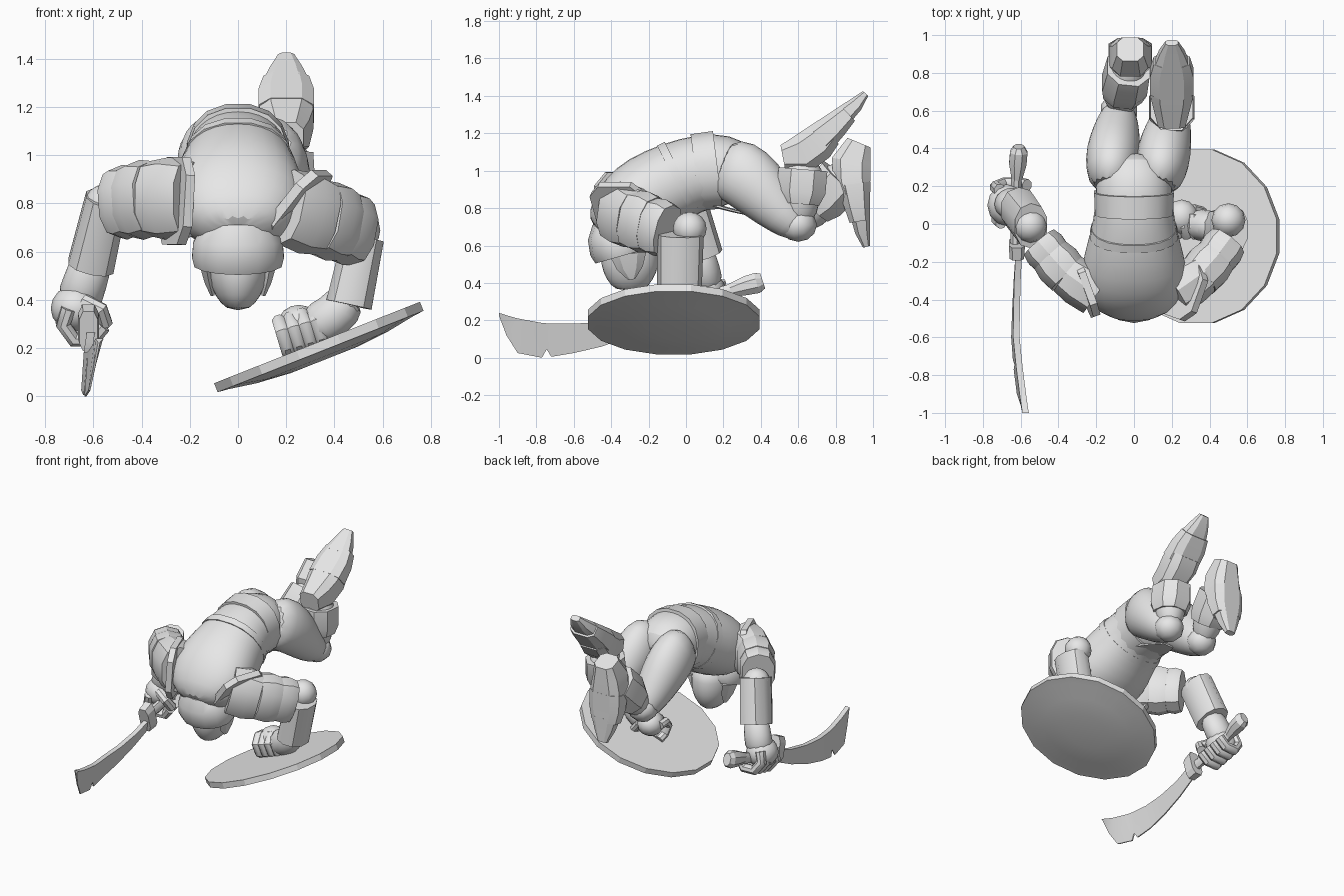
import bpy, bmesh, math
from mathutils import Vector

if "Cube" in bpy.data.objects:
    bpy.data.objects.remove(bpy.data.objects["Cube"])

grey = bpy.data.materials.new("plain_grey")
grey.use_nodes = True
grey.diffuse_color = (0.8, 0.8, 0.8, 1)
grey.node_tree.nodes["Principled BSDF"].inputs["Base Color"].default_value = (0.8, 0.8, 0.8, 1)


def finish(name, bm, angle=40, soft=0):
    bmesh.ops.recalc_face_normals(bm, faces=bm.faces)
    mesh = bpy.data.meshes.new(name)
    bm.to_mesh(mesh)
    bm.free()
    mesh.materials.append(grey)
    ob = bpy.data.objects.new(name, mesh)
    bpy.context.collection.objects.link(ob)
    if soft:
        ob.modifiers.new("soft", "SUBSURF").levels = soft
        ob.modifiers["soft"].render_levels = soft
    bpy.ops.object.select_all(action="DESELECT")
    ob.select_set(True)
    bpy.context.view_layer.objects.active = ob
    bpy.ops.object.shade_smooth_by_angle(angle=math.radians(angle))
    return ob


def tube(name, rings, side=None, n=14, power=1.0, soft=0, angle=40):
    """Loft oval rings (x, y, z, half width along side, half depth)."""
    bm = bmesh.new()
    pts = [Vector(r[:3]) for r in rings]
    loops = []
    for i, r in enumerate(rings):
        d = (pts[min(i + 1, len(pts) - 1)] - pts[max(i - 1, 0)]).normalized()
        s = Vector(side) if side else Vector((0, 0, 1)).cross(d)
        s = (s - d * s.dot(d)).normalized()
        t = d.cross(s)
        loop = []
        for k in range(n):
            a = 2 * math.pi * (k + 0.5) / n
            c, e = math.cos(a), math.sin(a)
            c = math.copysign(abs(c) ** power, c)
            e = math.copysign(abs(e) ** power, e)
            loop.append(bm.verts.new(pts[i] + s * c * r[3] + t * e * r[4]))
        loops.append(loop)
    for p, q in zip(loops, loops[1:]):
        for k in range(n):
            bm.faces.new((p[k], p[(k + 1) % n], q[(k + 1) % n], q[k]))
    bm.faces.new(loops[0])
    bm.faces.new(loops[-1])
    return finish(name, bm, angle, soft)


def ball(name, centre, radii, u=16, v=10):
    bm = bmesh.new()
    bmesh.ops.create_uvsphere(bm, u_segments=u, v_segments=v, radius=1)
    bmesh.ops.scale(bm, vec=radii, verts=bm.verts)
    bmesh.ops.translate(bm, vec=centre, verts=bm.verts)
    return finish(name, bm)


X = (1, 0, 0)

# Torso, arched forward from hips to neck
tube("torso", [(0, -.48, .68, .1, .07), (0, -.43, .72, .23, .14), (0, -.32, .79, .29, .21),
               (0, -.2, .87, .28, .23), (0, -.05, .95, .235, .215), (0, .1, 1.0, .205, .205),
               (0, .22, 1.0, .21, .2), (0, .3, .98, .18, .16), (0, .35, .95, .08, .08)],
     X, 16, .92, soft=1)
tube("waist_band", [(0, .05, .99, .21, .21), (0, .17, 1.005, .215, .212)], X, 16, .88)
tube("rib_band", [(0, -.06, .945, .238, .215), (0, -.02, .965, .228, .215)], X, 16, .9)
tube("waist_cloth", [(0, .13, .82, .12, .012), (0, .24, .79, .1, .01), (0, .36, .76, .05, .006)], X, 6)

# Head and hood
tube("head", [(0, -.3, .68, .12, .14), (0, -.3, .58, .135, .16), (0, -.3, .49, .13, .16),
              (0, -.3, .42, .1, .13), (0, -.3, .355, .05, .08)], X, 14, soft=1)
tube("hood", [(0, -.36, .74, .09, .09), (0, -.36, .71, .15, .14), (0, -.36, .64, .19, .165),
              (0, -.35, .58, .195, .165), (0, -.34, .545, .185, .15)], X, 14)
for sx, label in ((1, "left"), (-1, "right")):
    tube(label + "_cheek_guard", [(sx * .135, -.31, .56, .03, .1), (sx * .12, -.3, .48, .022, .07),
                                  (sx * .105, -.29, .42, .01, .02)], X, 6, angle=20)


# Armoured feet: stepped plates over a flat sole
def foot(label, heel, toe, inward):
    heel, toe, inward = Vector(heel), Vector(toe), Vector(inward).normalized()
    u = (toe - heel).normalized()

    def ring(t, half, w):
        return (*(heel + u * t + inward * half), w, half)
    plates = {"heel": [(0, .07, .075), (.1, .11, .1), (.2, .105, .118), (.27, .088, .115)],
              "instep": [(.22, .092, .122), (.33, .075, .122), (.42, .058, .1)],
              "toe": [(.39, .056, .1), (.48, .042, .07), (.557, .02, .035)]}
    for part, prof in plates.items():
        tube(label + "_" + part + "_plate", [ring(*p) for p in prof], X, 8, .65, angle=25)


foot("left", (.2, .48, 1.13), (.2, .95, 1.43), (0, .54, -.84))
foot("right", (-.02, .995, 1.15), (-.02, .985, .59), (0, -1, 0))

# Legs
for label, hx, kx, ankle in (("left", .13, .2, Vector((.2, .63, 1.06))),
                             ("right", -.13, -.08, Vector((-.02, .87, 1.0)))):
    def at(f):
        return hx + (kx - hx) * f
    tube(label + "_thigh", [(at(0), .18, 1.03, .1, .15), (at(.2), .28, 1.0, .14, .185),
                            (at(.4), .38, .92, .15, .175), (at(.7), .48, .81, .13, .14),
                            (at(.95), .57, .72, .105, .105), (kx, .63, .67, .06, .06)],
         X, 14, soft=1)
    knee = Vector((kx, .6, .71))
    ball(label + "_knee", knee, (.1, .1, .09), 10, 6)

    def shin(f, a, b):
        return (*knee.lerp(ankle, f), a, b)
    tube(label + "_shin", [shin(0, .08, .09), shin(.4, .11, .11), shin(.75, .11, .115),
                           shin(1, .085, .1)], X, 12, soft=1)
    tube(label + "_shin_guard", [shin(.32, .11, .11), shin(.5, .128, .14), shin(.85, .12, .14)],
         X, 8, .85, angle=25)

# Shoulders and arms; each pad overlaps the next
arms = {
    "left": dict(rim=((.245, -.345, .795), (.7, -.25, -.62), .16, .18),
                 path=[(.22, -.36, .78), (.35, -.27, .74), (.43, -.18, .71), (.49, -.1, .68)],
                 elbow=(.5, .02, .69), cuff=[(.52, -.03, .66), (.46, -.035, .38)],
                 wrist=[(.47, -.03, .42), (.4, -.01, .33), (.3, .0, .28)]),
    "right": dict(rim=((-.255, -.345, .81), (-.9, -.33, .06), .16, .19),
                  path=[(-.22, -.36, .82), (-.36, -.26, .82), (-.44, -.17, .81), (-.5, -.1, .8)],
                  elbow=(-.55, -.01, .79), cuff=[(-.545, -.01, .82), (-.61, .08, .54)],
                  wrist=[(-.6, .07, .58), (-.635, .1, .47), (-.67, .12, .37)])}
for label, arm in arms.items():
    c, d, a, b = arm["rim"]
    c, d = Vector(c), Vector(d).normalized()
    tube(label + "_shoulder_rim", [(*(c - d * .02), a, b), (*(c + d * .02), a, b)],
         n=8, power=.6, angle=20)
    for i, size in enumerate((.165, .16, .15)):
        p, q = Vector(arm["path"][i]), Vector(arm["path"][i + 1])
        start = p - (q - p) * .15
        tube(f"{label}_shoulder_pad_{i + 1}", [(*start, size * .75, size * .97),
             (*p.lerp(q, .5), size * .8, size * 1.04), (*q, size * .72, size * .95)],
             n=10, power=.8, angle=30)
    ball(label + "_elbow", arm["elbow"], (.09, .09, .09), 12, 8)
    top, low = arm["cuff"]
    tube(label + "_forearm_guard", [(*top, .09, .125), (*low, .1, .12)], X, 10, .9)
    tube(label + "_wrist", [(*w, r, r * 1.1) for w, r in zip(arm["wrist"], (.09, .085, .1))],
         (0, 1, 0), 10, soft=1)


# Fists: a palm with four curled fingers and a thumb
def fist(label, grip, axis, back, size):
    grip, axis, back = Vector(grip), Vector(axis).normalized(), Vector(back)
    back = (back - axis * back.dot(axis)).normalized()
    across = axis.cross(back)
    ball(label + "_palm", grip + back * .035 * size, Vector((.08, .085, .075)) * size, 12, 8)
    for i in range(4):
        base = grip + axis * (i - 1.5) * .045 * size
        curl = []
        for deg in (10, 60, 115, 170, 220):
            r = math.radians(deg)
            p = base + (back * math.cos(r) + across * math.sin(r)) * .065 * size
            curl.append((*p, .027 * size, .025 * size))
        tube(f"{label}_finger_{i + 1}", curl, axis, 8)
    thumb = [axis * .05 + back * .05 - across * .04, axis * .08 - across * .07,
             axis * .06 - back * .05 - across * .05]
    tube(label + "_thumb", [(*(grip + p * size), .025 * size, .025 * size) for p in thumb], axis, 8)


fist("left", (.26, .01, .27), (1, 0, .3), (.1, .5, .6), 1.1)
fist("right", (-.645, .11, .33), (.05, -1, -.25), (-.6, 0, .8), 1.3)

# Round shield, tilted, with a domed face underneath
bm = bmesh.new()
tilt = math.atan2(.34, .86)
rows = [(.43, .02), (.468, .02), (.468, -.02), (.42, -.025), (.3, -.045), (.15, -.058)]
sides = 16
loops = []
for rad, h in rows:
    loop = []
    for k in range(sides):
        a = 2 * math.pi * (k + .5) / sides
        px, py = rad * math.cos(a), rad * math.sin(a)
        loop.append(bm.verts.new((.335 + px * math.cos(tilt) - h * math.sin(tilt), -.065 + py,
                                  .205 + px * math.sin(tilt) + h * math.cos(tilt))))
    loops.append(loop)
for p, q in zip(loops, loops[1:]):
    for k in range(sides):
        bm.faces.new((p[k], p[(k + 1) % sides], q[(k + 1) % sides], q[k]))
bm.faces.new(loops[0])
bm.faces.new(loops[-1])
finish("shield", bm, 20)

# Curved sword: back edge and cutting edge at stations along y, with a notch
stations = [(-.13, .28, .19), (-.28, .225, .12), (-.45, .192, .06), (-.6, .182, .025), (-.72, .182, .005),
            (-.745, .184, .045), (-.77, .186, 0), (-.9, .21, .025), (-.96, .227, .12), (-1, .24, .225)]
bm = bmesh.new()
loops = []
for y, high, low in stations:
    bend = .04 * max(0, (-y - .6) / .4)
    loops.append([bm.verts.new((-.635 + bend + .15 * (z - .1) + s * w, y, z))
                  for z, w, s in ((high, .017, -1), (high, .017, 1), (low, .004, 1), (low, .004, -1))])
for p, q in zip(loops, loops[1:]):
    for k in range(4):
        bm.faces.new((p[k], p[(k + 1) % 4], q[(k + 1) % 4], q[k]))
bm.faces.new(loops[0])
bm.faces.new(loops[-1])
finish("sword_blade", bm, 30)
tube("sword_guard", [(-.62, -.17, .27, .04, .09), (-.62, -.1, .29, .045, .1)], X, 8, .6, angle=20)
tube("sword_grip", [(-.63, -.12, .28, .025, .04), (-.63, .1, .32, .03, .035),
                    (-.62, .28, .37, .03, .04)], X, 8)
tube("sword_pommel", [(-.62, .24, .36, .03, .04), (-.615, .32, .385, .05, .055),
                      (-.61, .38, .4, .05, .06), (-.61, .41, .41, .03, .045)], X, 8, angle=25)
